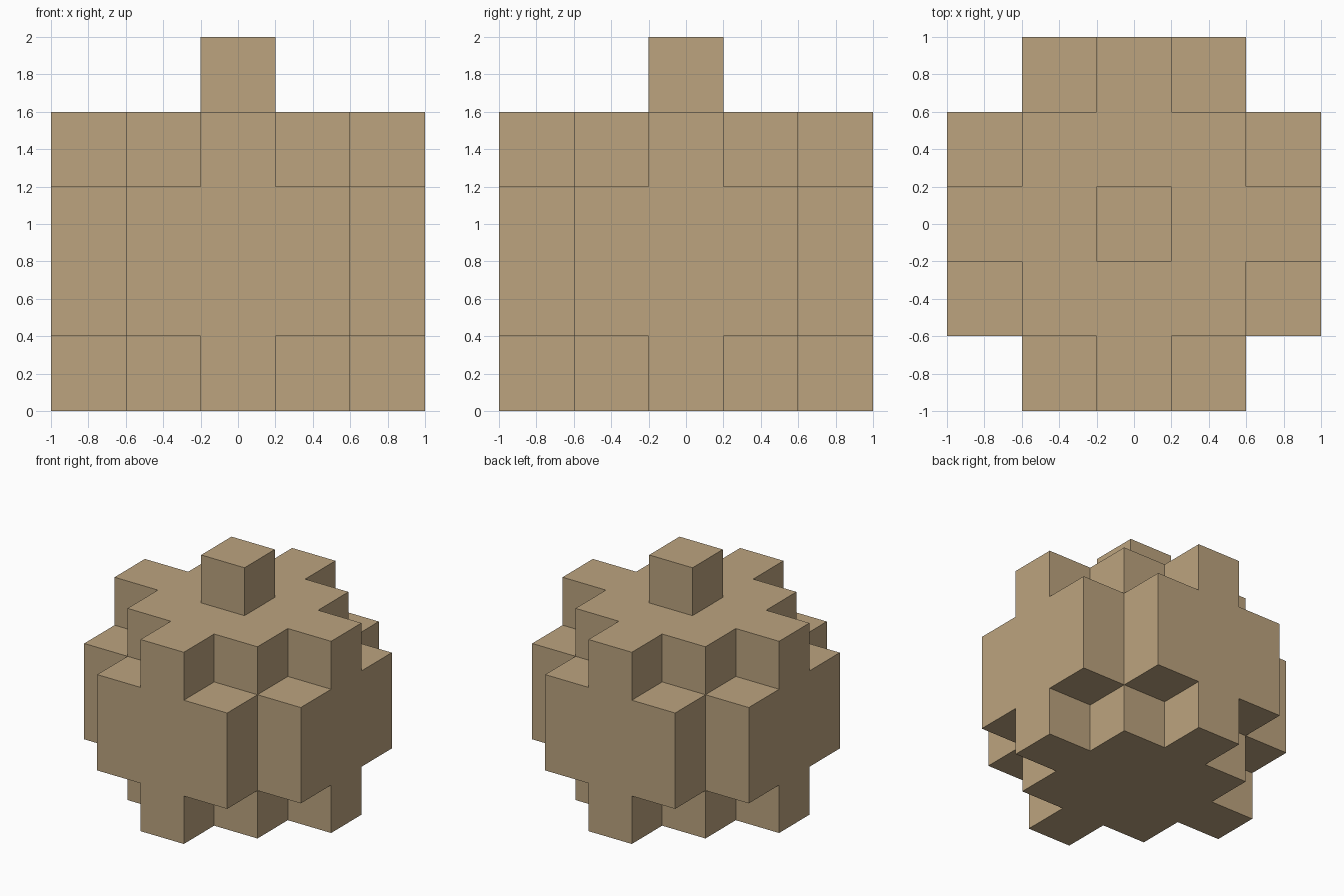
import bpy
import bmesh
from mathutils import Vector

default = bpy.data.objects.get("Cube")
if default:
    bpy.data.objects.remove(default, do_unlink=True)

UNIT = 0.4  # edge length of one block

# Single tan material
tan = bpy.data.materials.new("tan")
tan.use_nodes = True
colour = (0.503, 0.371, 0.212, 1.0)
tan.diffuse_color = colour
bsdf = tan.node_tree.nodes["Principled BSDF"]
bsdf.inputs["Base Color"].default_value = colour
bsdf.inputs["Roughness"].default_value = 0.8


def filled(x, y, level):
    """Whether the block at this grid position belongs to the stepped solid."""
    small, large = sorted((abs(x), abs(y)))
    if level in (0, 3):    # bottom and top tiers: square with one stub per side
        return large <= 1 or (large == 2 and small == 0)
    if level in (1, 2):    # wide middle tiers: full square without its corners
        return large <= 2 and small <= 1
    return level == 4 and large == 0    # knob on top


# Outer skin only: one quad wherever a filled block meets open space
bm = bmesh.new()
for level in range(5):
    for x in range(-2, 3):
        for y in range(-2, 3):
            if not filled(x, y, level):
                continue
            centre = Vector((x, y, level + 0.5))
            for axis in range(3):
                for sign in (-1, 1):
                    n = Vector((0, 0, 0))
                    n[axis] = sign
                    if filled(x + int(n.x), y + int(n.y), level + int(n.z)):
                        continue
                    u = Vector((0, 0, 0))
                    u[(axis + 1) % 3] = 0.5
                    v = n.cross(u)
                    mid = centre + n * 0.5
                    corners = (mid - u - v, mid + u - v, mid + u + v, mid - u + v)
                    bm.faces.new([bm.verts.new(c * UNIT) for c in corners])
bmesh.ops.remove_doubles(bm, verts=bm.verts, dist=0.001)
bmesh.ops.recalc_face_normals(bm, faces=bm.faces)

mesh = bpy.data.meshes.new("stepped_block_solid")
bm.to_mesh(mesh)
bm.free()
mesh.materials.append(tan)
solid = bpy.data.objects.new("stepped_block_solid", mesh)
bpy.context.collection.objects.link(solid)
